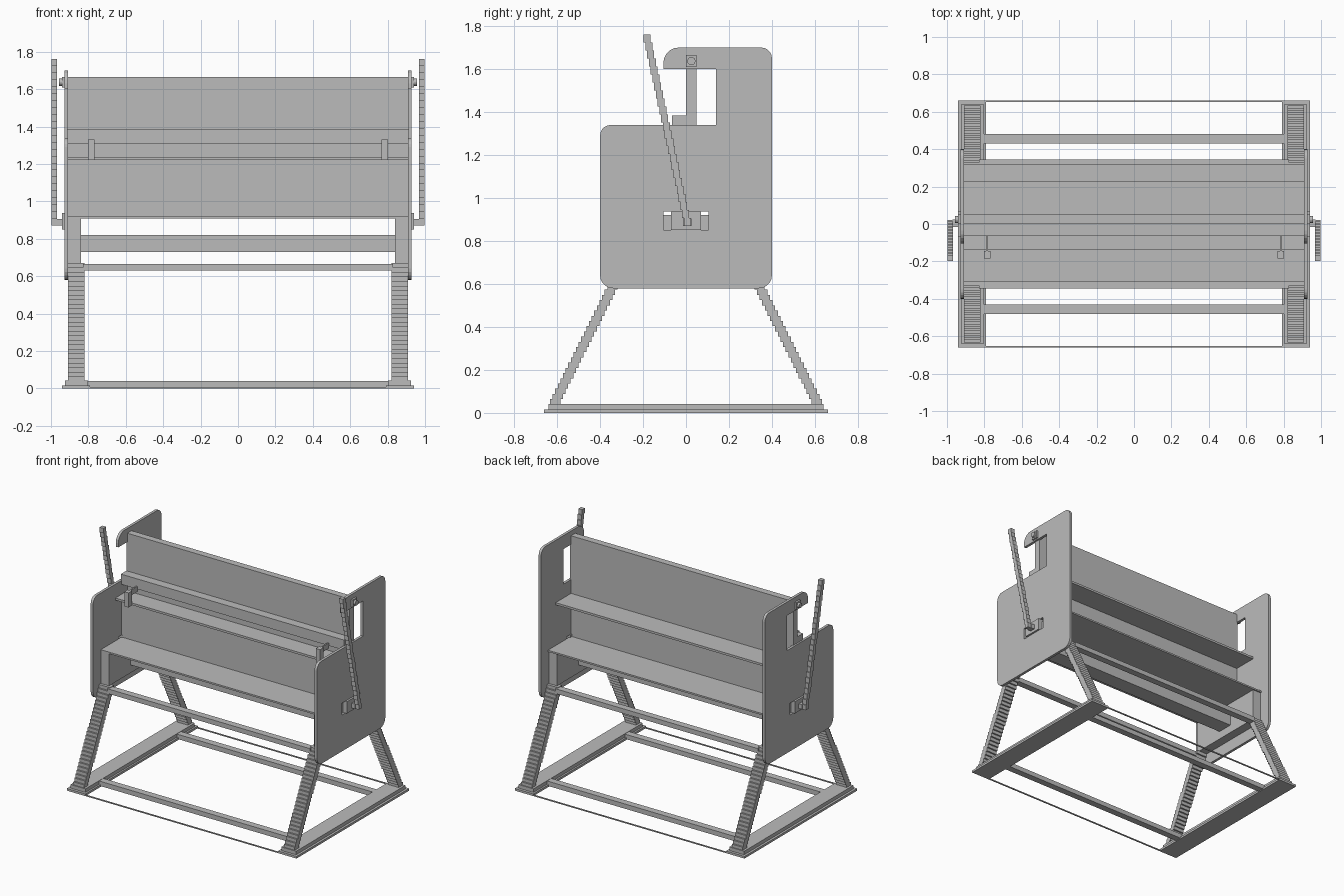
import bpy
import bmesh
import math
from mathutils import Vector

if "Cube" in bpy.data.objects:
    bpy.data.objects.remove(bpy.data.objects["Cube"], do_unlink=True)

# Single painted-metal colour
metal = bpy.data.materials.new("grey_metal")
metal.use_nodes = True
grey = (0.5, 0.5, 0.5, 1)
metal.diffuse_color = grey
metal.node_tree.nodes["Principled BSDF"].inputs["Base Color"].default_value = grey


def finish(name, bm):
    bmesh.ops.recalc_face_normals(bm, faces=bm.faces)
    mesh = bpy.data.meshes.new(name)
    bm.to_mesh(mesh)
    bm.free()
    mesh.materials.append(metal)
    obj = bpy.data.objects.new(name, mesh)
    bpy.context.collection.objects.link(obj)
    return obj


def prism(name, outline, x0, x1):
    """Extrude a (y, z) outline along x."""
    bm = bmesh.new()
    face = bm.faces.new([bm.verts.new((x0, y, z)) for y, z in outline])
    extruded = bmesh.ops.extrude_face_region(bm, geom=[face])["geom"]
    moved = [v for v in extruded if isinstance(v, bmesh.types.BMVert)]
    bmesh.ops.translate(bm, verts=moved, vec=(x1 - x0, 0, 0))
    return finish(name, bm)


def box(name, x, y, z):
    return prism(name, [(y[0], z[0]), (y[1], z[0]), (y[1], z[1]), (y[0], z[1])], *x)


def rounded(corners, steps=5):
    """Round each (y, z, radius) right-angled corner."""
    points = []
    for i, (y, z, r) in enumerate(corners):
        here = Vector((y, z))
        if r == 0:
            points.append((y, z))
            continue
        a = (Vector(corners[i - 1][:2]) - here).normalized()
        b = (Vector(corners[(i + 1) % len(corners)][:2]) - here).normalized()
        centre = here + (a + b) * r
        for k in range(steps + 1):
            t = math.pi / 2 * k / steps
            points.append(tuple(centre - b * r * math.cos(t) - a * r * math.sin(t)))
    return points


def stepped(bottom, top, width, count):
    """Leaning bar outline with small stair steps on both edges."""
    front, back = [], []
    for i in range(count):
        y = bottom[0] + (top[0] - bottom[0]) * (i + 0.5) / count
        for k in (i, i + 1):
            z = bottom[1] + (top[1] - bottom[1]) * k / count
            front.append((y - width / 2, z))
            back.append((y + width / 2, z))
    return front + back[::-1]


# Central beam: thick lower jaw, recessed slot, upper jaw, tall back plate
prism("bending_beam", [(-0.065, 0.915), (0.05, 0.915), (0.05, 1.665), (0, 1.665),
                       (0, 1.385), (-0.065, 1.385), (-0.065, 1.31), (0, 1.31),
                       (0, 1.235), (-0.065, 1.235)], -0.915, 0.915)
box("lower_shelf", (-0.91, 0.91), (-0.31, 0.32), (0.908, 0.92))
box("work_sheet", (-0.91, 0.91), (-0.14, 0.23), (1.222, 1.238))
box("under_bar", (-0.84, 0.84), (-0.06, 0.06), (0.73, 0.82))

# Long braces and ground bars, front and back
for end, f in (("front", -1), ("back", 1)):
    def span(a, b):
        return sorted((f * a, f * b))
    box(end + "_brace", (-0.83, 0.83), span(0.295, 0.345), (0.63, 0.665))
    box(end + "_ground_bar", (-0.81, 0.81), span(0.43, 0.48), (0.005, 0.04))
    box(end + "_ground_strip", (-0.94, 0.94), span(0.652, 0.66), (0, 0.008))

plate_outline = rounded([
    (-0.4, 0.58, 0.06), (0.4, 0.58, 0.06), (0.4, 1.7, 0.05), (-0.105, 1.7, 0.07),
    (-0.105, 1.6, 0), (0.14, 1.6, 0), (0.14, 1.34, 0), (-0.4, 1.34, 0.05)])

for side, s in (("left", 1), ("right", -1)):
    def across(a, b):
        return sorted((s * a, s * b))

    # Side plate with a pocket for the lever mount
    plate = prism(side + "_side_plate", plate_outline, *across(0.908, 0.928))
    cutter = box(side + "_pocket_cutter", across(0.88, 0.96), (-0.105, 0.105), (0.85, 0.937))
    cutter.hide_render = True
    cutter.hide_viewport = True
    cutter.display_type = 'WIRE'
    cut = plate.modifiers.new("pocket", 'BOOLEAN')
    cut.operation = 'DIFFERENCE'
    cut.solver = 'EXACT'
    cut.object = cutter

    box(side + "_inner_box", across(0.84, 0.909), (-0.31, 0.31), (0.67, 0.915))
    box(side + "_lever_mount", across(0.9, 0.942), (-0.07, 0.07), (0.85, 0.937))

    # Lever and its pivot
    prism(side + "_lever", stepped((0.01, 0.87), (-0.185, 1.76), 0.032, 24),
          *across(0.967, 0.998))
    box(side + "_lever_pivot", across(0.94, 0.97), (-0.015, 0.025), (0.87, 0.905))

    # Square washer and round bolt at the top of the beam
    box(side + "_washer", across(0.915, 0.942), (0, 0.05), (1.61, 1.665))
    bolt = [(0.025 + 0.019 * math.cos(k * math.pi / 8),
             1.637 + 0.019 * math.sin(k * math.pi / 8)) for k in range(16)]
    prism(side + "_bolt", bolt, *across(0.94, 0.957))

    # Clamp bracket on the sheet edge
    box(side + "_clamp_post", across(0.768, 0.803), (-0.185, -0.145), (1.222, 1.33))
    box(side + "_clamp_arm", across(0.78, 0.79), (-0.15, -0.06), (1.29, 1.33))

    # Foot rail with a wider lip
    box(side + "_foot_lip", across(0.79, 0.942), (-0.66, 0.66), (0, 0.016))
    box(side + "_foot_rail", across(0.803, 0.925), (-0.64, 0.64), (0.016, 0.042))

    # Splayed stepped legs
    for end, f in (("front", -1), ("back", 1)):
        prism(f"{side}_{end}_leg",
              stepped((f * 0.615, 0.04), (f * 0.3, 0.67), 0.048, 26),
              *across(0.82, 0.908))
